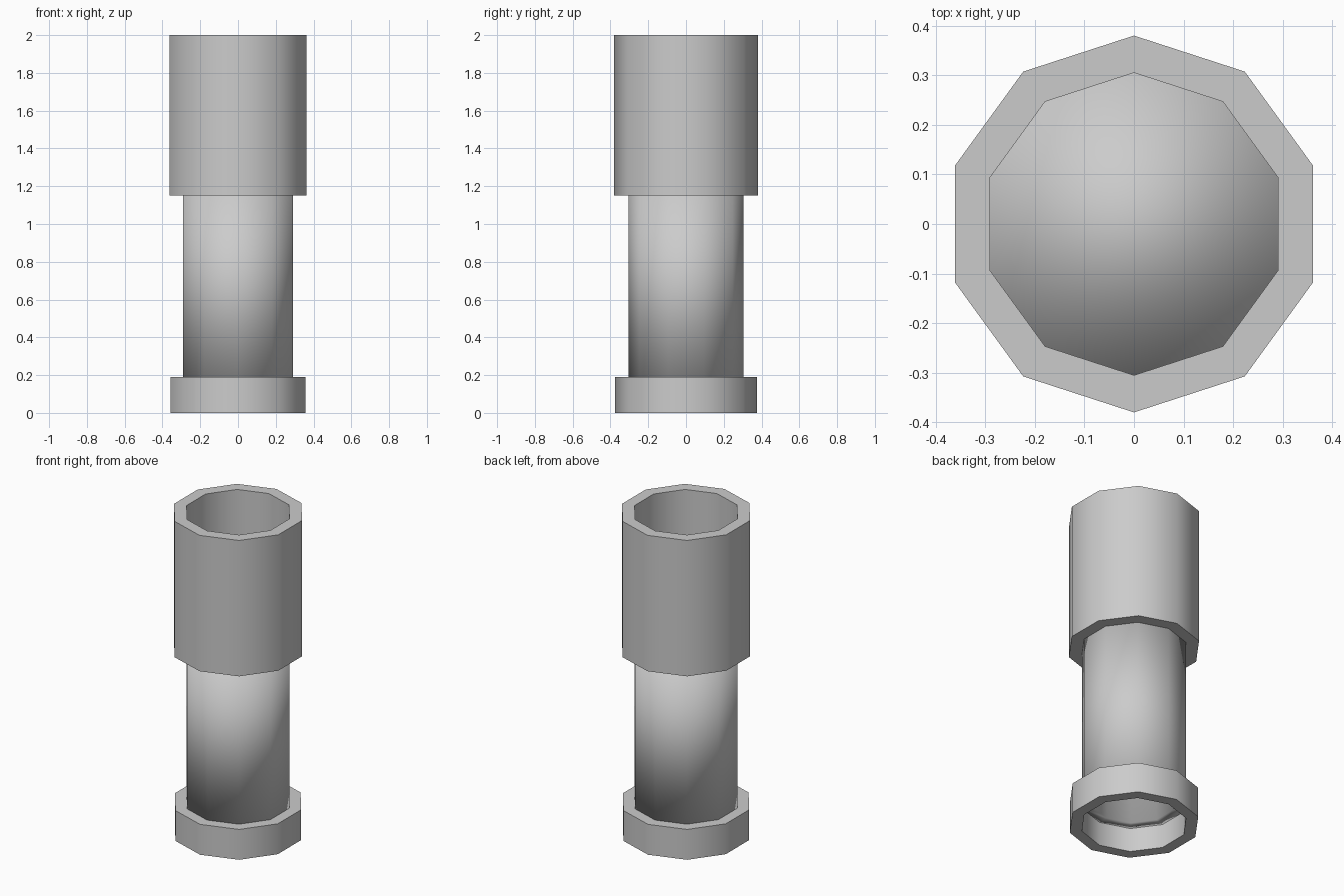
import bpy, bmesh, math
from math import sin, cos, pi

if "Cube" in bpy.data.objects:
    bpy.data.objects.remove(bpy.data.objects["Cube"])

SIDES = 10


def ring_points(bm, r, z):
    return [bm.verts.new((r * sin(2 * pi * i / SIDES), r * cos(2 * pi * i / SIDES), z))
            for i in range(SIDES)]


def lathe(name, profile, closed):
    """Ten-sided shell from (radius, z) points; an open profile gets end caps."""
    bm = bmesh.new()
    rings = [ring_points(bm, r, z) for r, z in profile]
    pairs = list(zip(rings, rings[1:]))
    if closed:
        pairs.append((rings[-1], rings[0]))
    for a, b in pairs:
        for i in range(SIDES):
            j = (i + 1) % SIDES
            bm.faces.new((a[i], a[j], b[j], b[i]))
    if not closed:
        bm.faces.new(rings[0])
        bm.faces.new(rings[-1])
    bmesh.ops.recalc_face_normals(bm, faces=bm.faces)
    mesh = bpy.data.meshes.new(name)
    bm.to_mesh(mesh)
    bm.free()
    obj = bpy.data.objects.new(name, mesh)
    bpy.context.collection.objects.link(obj)
    bpy.ops.object.select_all(action='DESELECT')
    obj.select_set(True)
    bpy.context.view_layer.objects.active = obj
    return obj


def tube(name, outer, inner, z0, z1):
    lathe(name, [(outer, z0), (outer, z1), (inner, z1), (inner, z0)], True)
    bpy.ops.object.shade_smooth_by_angle(angle=math.radians(50))


# Wide open sleeve at the top and short collar at the base
tube("upper_sleeve", 0.38, 0.305, 1.15, 2.0)
tube("base_collar", 0.375, 0.304, 0.0, 0.19)

# Column: hollow from below, closed on top, smooth all over
lathe("column", [(0.305, 1.17), (0.305, 0.15), (0.24, 0.15), (0.24, 1.10)], False)
bpy.ops.object.shade_smooth()
